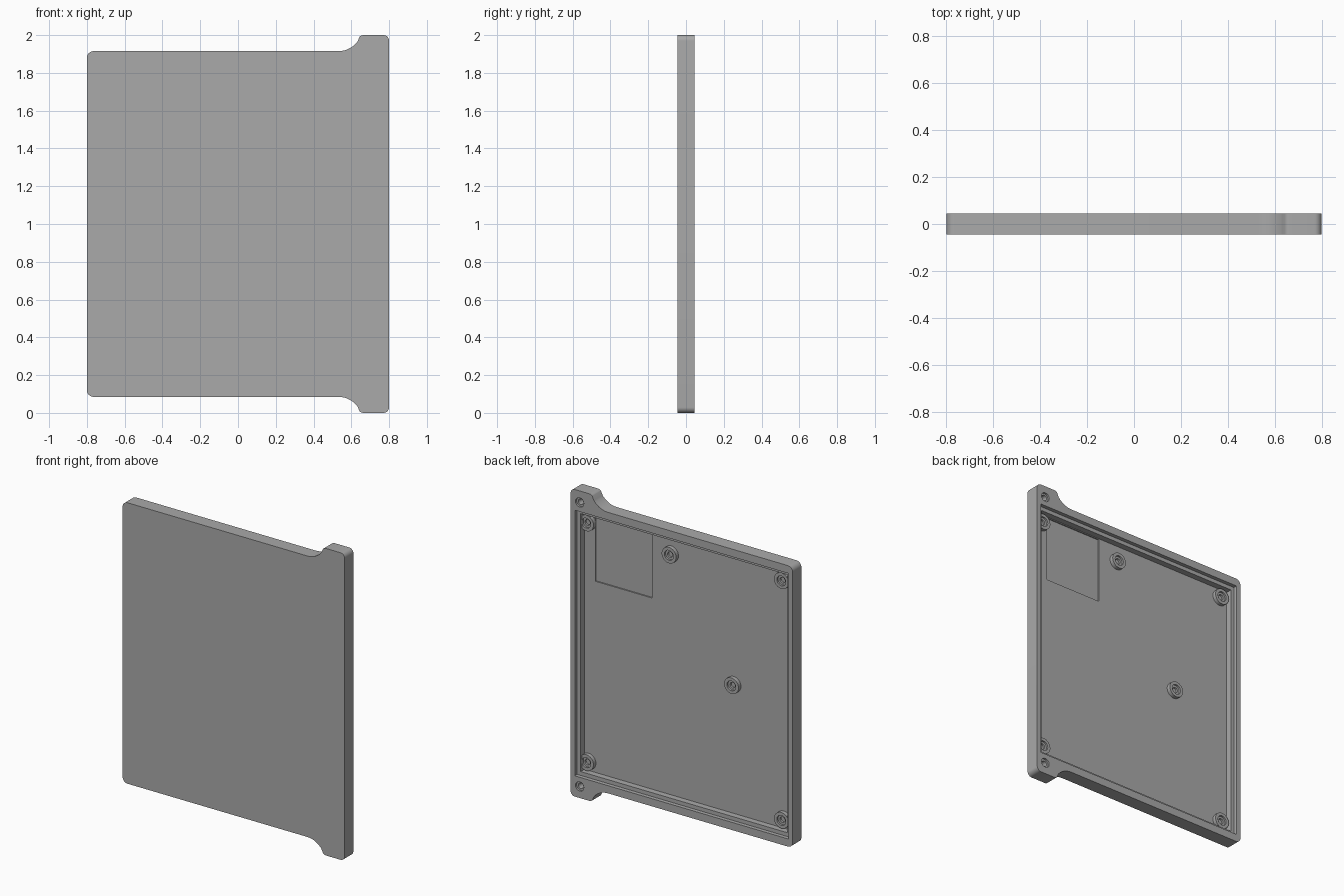
import bpy, bmesh, math
from mathutils import Vector

cube = bpy.data.objects.get("Cube")
if cube:
    bpy.data.objects.remove(cube, do_unlink=True)

FRONT, BACK = -0.045, 0.045
LEDGE, FLOOR, BOSS_TOP = 0.02, -0.02, 0.005

grey = bpy.data.materials.new("mid grey")
grey.use_nodes = True
grey.diffuse_color = (0.4, 0.4, 0.4, 1)
grey.node_tree.nodes["Principled BSDF"].inputs["Base Color"].default_value = (0.4, 0.4, 0.4, 1)


def make_object(name, bm):
    bmesh.ops.recalc_face_normals(bm, faces=bm.faces)
    mesh = bpy.data.meshes.new(name)
    bm.to_mesh(mesh)
    bm.free()
    mesh.materials.append(grey)
    obj = bpy.data.objects.new(name, mesh)
    bpy.context.collection.objects.link(obj)
    return obj


def prism(name, outline, y0, y1):
    """Extrude an x-z outline from y0 to y1."""
    bm = bmesh.new()
    face = bm.faces.new([bm.verts.new((x, y0, z)) for x, z in outline])
    extruded = bmesh.ops.extrude_face_region(bm, geom=[face])["geom"]
    verts = [v for v in extruded if isinstance(v, bmesh.types.BMVert)]
    bmesh.ops.translate(bm, verts=verts, vec=(0, y1 - y0, 0))
    return make_object(name, bm)


def box(name, x0, x1, z0, z1, y0, y1):
    return prism(name, [(x0, z0), (x1, z0), (x1, z1), (x0, z1)], y0, y1)


def lathe(name, x, z, profile, steps=32):
    """Spin a closed (radius, y) profile around an axis along y."""
    bm = bmesh.new()
    rings = []
    for i in range(steps):
        a = 2 * math.pi * i / steps
        rings.append([bm.verts.new((x + r * math.cos(a), y, z + r * math.sin(a)))
                      for r, y in profile])
    for i in range(steps):
        a, b = rings[i], rings[(i + 1) % steps]
        for j in range(len(profile)):
            k = (j + 1) % len(profile)
            bm.faces.new((a[j], a[k], b[k], b[j]))
    bmesh.ops.remove_doubles(bm, verts=bm.verts, dist=1e-5)
    return make_object(name, bm)


def arc(cx, cz, r, start, end, steps=8):
    angles = [math.radians(start + (end - start) * i / steps) for i in range(steps + 1)]
    return [(cx + r * math.cos(a), cz + r * math.sin(a)) for a in angles]


def smooth(obj):
    bpy.ops.object.select_all(action='DESELECT')
    obj.select_set(True)
    bpy.context.view_layer.objects.active = obj
    bpy.ops.object.shade_smooth_by_angle(angle=math.radians(30))


def cut(target, cutter):
    mod = target.modifiers.new("cut", 'BOOLEAN')
    mod.operation = 'DIFFERENCE'
    mod.solver = 'EXACT'
    mod.object = cutter
    bpy.context.view_layer.objects.active = target
    bpy.ops.object.modifier_apply(modifier=mod.name)
    bpy.data.objects.remove(cutter, do_unlink=True)


# Panel outline: rounded body corner, flared ear, mirrored about mid height
upper = arc(-0.765, 1.88, 0.035, 180, 90)
upper += arc(0.53, 2.045, 0.13, 270, 322, 10)
upper += arc(0.665, 1.97, 0.03, 135, 90, 5)
upper += arc(0.77, 1.97, 0.03, 90, 0)
lower = [(x, 2 - z) for x, z in reversed(upper)]
panel = prism("panel", upper + lower, FRONT, BACK)

# Stepped cavity in the back and a shallow pocket in its floor
cut(panel, box("lid_recess", -0.77, 0.77, 0.135, 1.865, LEDGE, 0.1))
cut(panel, box("cavity", -0.747, 0.745, 0.16, 1.84, FLOOR, 0.1))
cut(panel, box("pocket", 0.26, 0.667, 1.405, 1.835, FLOOR - 0.008, 0.01))

# Stepped blind holes in the ears
for z in (0.075, 1.925):
    hole = [(0, 0.1), (0.03, 0.1), (0.03, BACK - 0.012), (0.018, BACK - 0.012),
            (0.018, -0.01), (0, -0.01)]
    bm_hole = lathe("ear_hole", 0.735, z, hole)
    cut(panel, bm_hole)
smooth(panel)

# Screw bosses with stepped bores
bosses = {
    "upper_left_boss": (0.715, 1.78), "lower_left_boss": (0.715, 0.22),
    "upper_right_boss": (-0.69, 1.78), "lower_right_boss": (-0.69, 0.22),
    "upper_boss": (0.12, 1.73), "middle_boss": (-0.33, 1.0),
}
base = FLOOR - 0.002
for name, (x, z) in bosses.items():
    smooth(lathe(name, x, z, [
        (0.052, base), (0.052, BOSS_TOP), (0.032, BOSS_TOP),
        (0.032, BOSS_TOP - 0.012), (0.018, BOSS_TOP - 0.012), (0.018, base)]))
